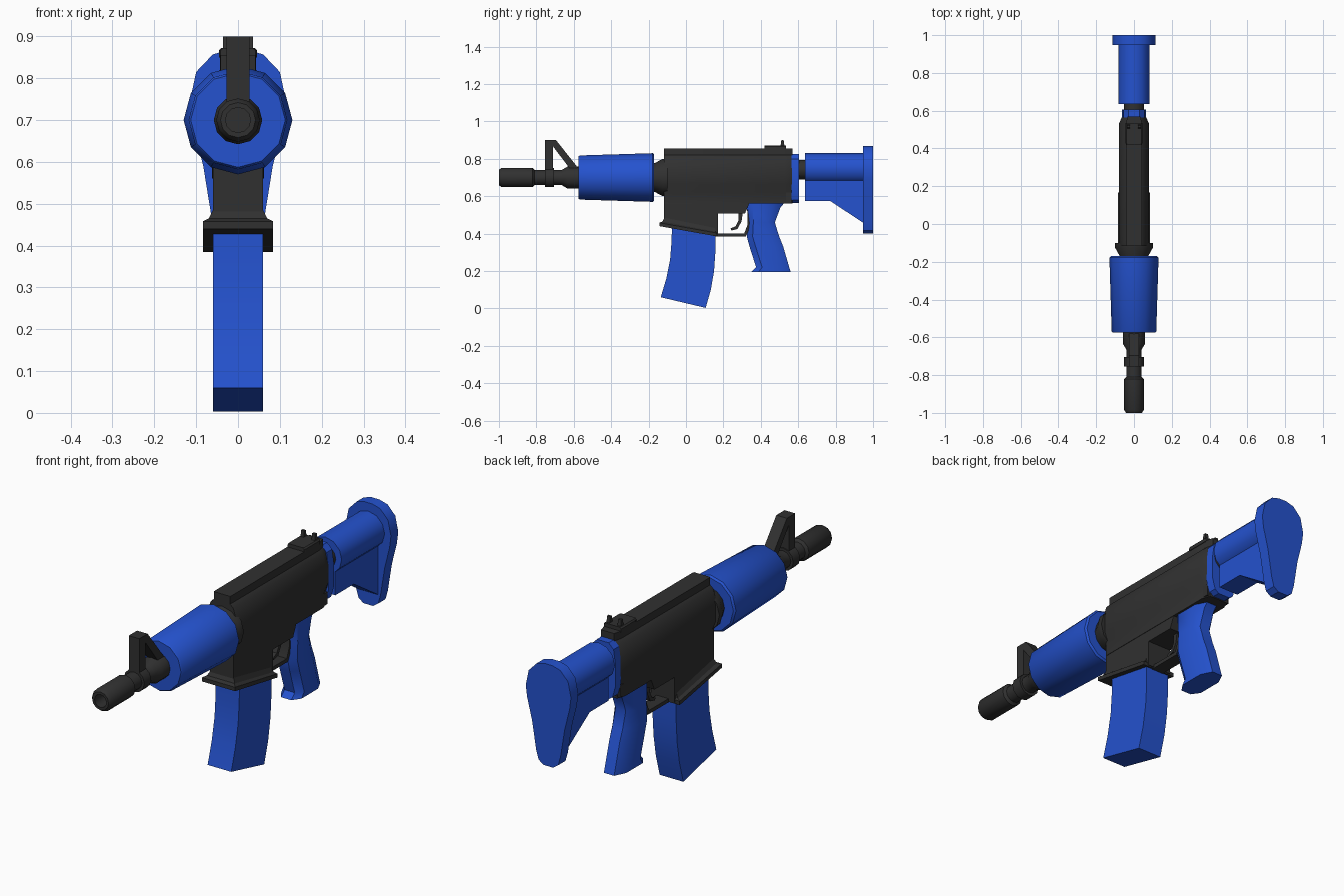
import bpy, bmesh, math

if "Cube" in bpy.data.objects:
    bpy.data.objects.remove(bpy.data.objects["Cube"])

def material(name, rgb):
    m = bpy.data.materials.new(name)
    m.diffuse_color = (*rgb, 1)
    m.use_nodes = True
    m.node_tree.nodes["Principled BSDF"].inputs["Base Color"].default_value = m.diffuse_color
    return m

DARK = material("dark_grey", (0.03, 0.03, 0.03))
BLUE = material("blue", (0.018, 0.085, 0.62))

def loft(name, rings, mat, angle=35):
    """Skin a series of equal-length rings and cap both ends."""
    bm = bmesh.new()
    vs = [[bm.verts.new(p) for p in r] for r in rings]
    n = len(vs[0])
    for a, b in zip(vs, vs[1:]):
        for i in range(n):
            bm.faces.new((a[i], a[(i + 1) % n], b[(i + 1) % n], b[i]))
    bm.faces.new(vs[0])
    bm.faces.new(vs[-1])
    bmesh.ops.recalc_face_normals(bm, faces=bm.faces)
    me = bpy.data.meshes.new(name)
    bm.to_mesh(me)
    bm.free()
    ob = bpy.data.objects.new(name, me)
    bpy.context.collection.objects.link(ob)
    me.materials.append(mat)
    bpy.context.view_layer.objects.active = ob
    ob.select_set(True)
    bpy.ops.object.shade_smooth_by_angle(angle=math.radians(angle))
    ob.select_set(False)
    return ob

def lathe(name, prof, z, mat, n=12):
    """Revolve (y, radius) pairs about a lengthwise axis at height z."""
    ang = [2 * math.pi * i / n for i in range(n)]
    return loft(name, [[(r * math.cos(t), y, z + r * math.sin(t)) for t in ang]
                       for y, r in prof], mat)

def side(name, pts, w, mat, x=0):
    """Extrude a (y, z) side profile across x."""
    return loft(name, [[(x + s * w, y, z) for y, z in pts] for s in (-1, 1)], mat, 25)

def section(name, half, stations, mat):
    """Mirror an (x, z) half section and sweep it along y with x scaling."""
    full = half + [(-x, z) for x, z in reversed(half)]
    return loft(name, [[(x * s, y, z) for x, z in full] for y, s in stations], mat, 32)

# Barrel with open muzzle and sight collar
lathe("barrel", [(-.93, .03), (-1, .03), (-1, .042), (-.985, .052), (-.82, .052),
                 (-.81, .04), (-.755, .04), (-.755, .052), (-.705, .052), (-.705, .04),
                 (-.665, .04), (-.635, .058), (-.56, .058)], .70, DARK)
side("front_sight", [(-.755, .72), (-.755, .90), (-.695, .90), (-.58, .755), (-.58, .71),
                     (-.615, .74), (-.71, .865), (-.71, .72)], .027, DARK)

# Handguard and its rear ring
lathe("handguard", [(-.575, .113), (-.568, .118), (-.178, .13), (-.17, .122)], .70, BLUE)
lathe("handguard_ring", [(-.19, .075), (-.165, .078), (-.125, .10), (-.10, .10)], .70, DARK)

# Receiver
section("upper_receiver", [(.043, .855), (.043, .82), (.06, .805), (.08, .745), (.08, .665),
                           (.062, .62), (.062, .56)],
        [(-.117, .96), (-.10, 1), (.53, 1), (.57, .78)], DARK)
side("lower_receiver", [(-.117, .62), (-.117, .44), (.17, .39), (.17, .507), (.315, .507),
                        (.34, .565), (.565, .565), (.565, .62)], .06, DARK)

# Flared collar around the magazine
loft("magazine_collar", [[(sx * w, y, z + dz) for sx, y, z in
                          ((-1, -.115 - o, .44), (1, -.115 - o, .44),
                           (1, .155 + o * .4, .385), (-1, .155 + o * .4, .385))]
                         for w, o, dz in ((.06, 0, .045), (.07, .01, .025),
                                          (.084, .027, .018), (.084, .027, 0))], DARK, 25)

# Curved magazine
side("magazine", [(-.075, .45), (-.077, .36), (-.085, .26), (-.105, .16), (-.135, .06),
                  (.105, .003), (.133, .10), (.15, .20), (.157, .30), (.157, .42)],
     .06, BLUE)

# Trigger and its guard
side("trigger_guard", [(.15, .402), (.312, .402), (.33, .45), (.33, .53), (.35, .53),
                       (.35, .45), (.32, .385), (.15, .385)], .03, DARK)
side("trigger", [(.28, .52), (.28, .47), (.265, .44), (.238, .427), (.243, .417),
                 (.275, .425), (.297, .465), (.305, .52)], .012, DARK)

# Grip: stacked eight-sided slices (z, front y, back y)
slices = [(.575, .32, .535), (.54, .325, .505), (.46, .335, .475), (.385, .325, .498),
          (.33, .34, .52), (.22, .375, .552), (.195, .35, .56)]
loft("grip", [[(sx * .052, a + (b - a) * f, z) for sx, f in
               ((.5, 0), (1, .18), (1, .75), (.5, 1), (-.5, 1), (-1, .75), (-1, .18), (-.5, 0))]
              for z, a, b in slices], BLUE, 40)

# Rear sight: base and two ears
section("rear_sight_base", [(.046, .85), (.046, .866), (.04, .872), (0.01, .872)],
        [(.42, .9), (.43, 1), (.53, 1), (.535, .95)], DARK)
for s, tag in ((-1, "left"), (1, "right")):
    side("rear_sight_ear_" + tag, [(.505, .865), (.51, .90), (.522, .90), (.527, .865)],
         .008, DARK, s * .028)

# Stock: end plate, tube, body, web and butt plate
section("end_plate", [(.03, .825), (.055, .80), (.064, .74), (.064, .63), (.05, .58), (.03, .565)],
        [(.565, 1), (.605, 1)], BLUE)
lathe("stock_tube", [(.59, .053), (.66, .053)], .742, DARK)
lathe("stock_body", [(.635, .083), (.96, .083)], .747, BLUE)
side("stock_web", [(.635, .72), (.635, .575), (.77, .575), (.96, .45), (.96, .72)], .05, BLUE)
section("butt_plate", [(.02, .868), (.06, .857), (.10, .815), (.115, .745), (.108, .69),
                       (.083, .59), (.062, .46), (.05, .418), (.025, .40)],
        [(.947, 1), (1, 1)], BLUE)
